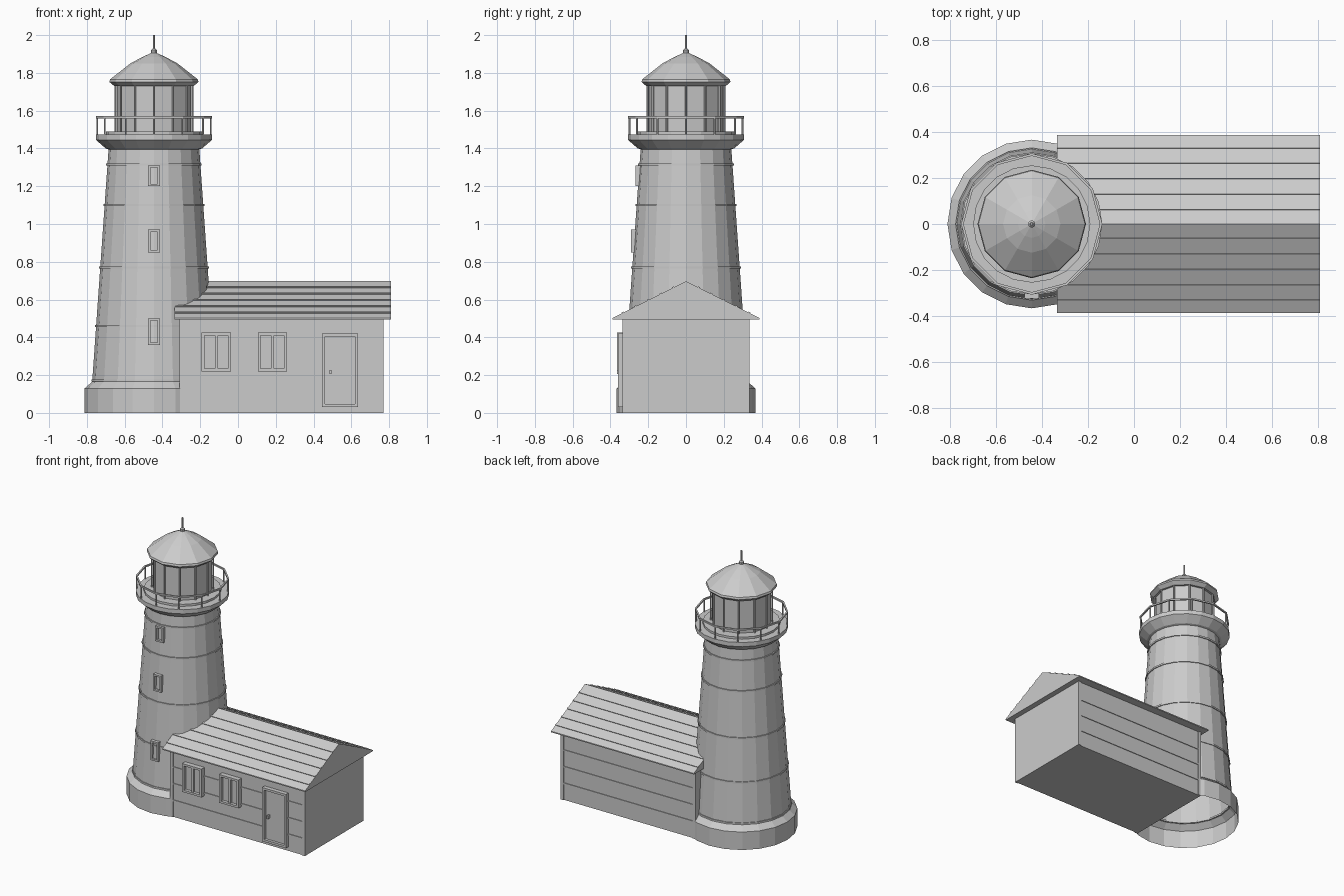
import bpy
import bmesh
import math
from mathutils import Vector

cube = bpy.data.objects.get("Cube")
if cube:
    bpy.data.objects.remove(cube, do_unlink=True)

grey = bpy.data.materials.new("plain_grey")
grey.use_nodes = True
COLOUR = (0.6, 0.6, 0.6, 1)
grey.diffuse_color = COLOUR
grey.node_tree.nodes["Principled BSDF"].inputs["Base Color"].default_value = COLOUR

TX = -0.445          # tower axis
WALL = 0.33          # half depth of the house
X0, X1 = -0.31, 0.77  # house ends


def finish(name, bm):
    bmesh.ops.recalc_face_normals(bm, faces=bm.faces)
    mesh = bpy.data.meshes.new(name)
    bm.to_mesh(mesh)
    bm.free()
    mesh.materials.append(grey)
    obj = bpy.data.objects.new(name, mesh)
    bpy.context.collection.objects.link(obj)
    return obj


def lathe(name, profile, sides, closed=False):
    """Turn (radius, height) points around the tower axis."""
    bm = bmesh.new()
    rings = []
    for r, z in profile:
        ring = []
        for i in range(sides):
            a = math.tau * i / sides - math.pi / 2
            ring.append(bm.verts.new((TX + r * math.cos(a), r * math.sin(a), z)))
        rings.append(ring)
    pairs = list(zip(rings, rings[1:]))
    if closed:
        pairs.append((rings[-1], rings[0]))
    else:
        bm.faces.new(rings[-1])
    for low, high in pairs:
        for i in range(sides):
            j = (i + 1) % sides
            bm.faces.new((low[i], low[j], high[j], high[i]))
    return finish(name, bm)


def hoop(name, r, z, width, height, sides):
    """Thin rectangular ring around the tower."""
    w, h = width / 2, height / 2
    lathe(name, [(r - w, z - h), (r + w, z - h), (r + w, z + h), (r - w, z + h)], sides, True)


def box(name, x, y, z):
    """Box from (low, high) ranges."""
    bm = bmesh.new()
    bmesh.ops.create_cube(bm, size=1)
    for v in bm.verts:
        v.co = Vector([(a + b) / 2 + c * (b - a) for (a, b), c in zip((x, y, z), v.co)])
    return finish(name, bm)


def extrude_x(name, outline, x0, x1):
    """Extrude a (y, z) outline along x."""
    bm = bmesh.new()
    face = bm.faces.new([bm.verts.new((x0, y, z)) for y, z in outline])
    out = bmesh.ops.extrude_face_region(bm, geom=[face])
    moved = [v for v in out["geom"] if isinstance(v, bmesh.types.BMVert)]
    bmesh.ops.translate(bm, verts=moved, vec=(x1 - x0, 0, 0))
    return finish(name, bm)


def posts(name, count, r, z0, z1, thick):
    """Ring of slim uprights."""
    bm = bmesh.new()
    for i in range(count):
        a = math.tau * i / count - math.pi / 2
        new = bmesh.ops.create_cone(bm, cap_ends=True, segments=6, radius1=thick,
                                    radius2=thick, depth=z1 - z0)["verts"]
        bmesh.ops.translate(bm, verts=new, vec=(TX + r * math.cos(a), r * math.sin(a), (z0 + z1) / 2))
    return finish(name, bm)


def framed(name, x0, x1, z0, z1, back, front, bar):
    """Recessed panel with a raised frame on a front wall; front < back."""
    mid = back + (front - back) * 0.5
    box(name + "_panel", (x0, x1), (mid, back), (z0, z1))
    for side, a in (("left", x1 - bar), ("right", x0)):
        box(f"{name}_{side}_jamb", (a, a + bar), (front, back), (z0, z1))
    for side, a in (("top", z1 - bar), ("bottom", z0)):
        box(f"{name}_{side}_rail", (x0 + bar, x1 - bar), (front, back), (a, a + bar))


# Tower body, open underneath
def tower_radius(z):
    return 0.325 + (0.24 - 0.325) * (z - 0.165) / (1.4 - 0.165)


lathe("tower", [(0.367, 0), (0.367, 0.13), (0.327, 0.165), (0.24, 1.4)], 20)
for i, z in enumerate((0.172, 0.46, 0.77, 1.1, 1.315)):
    hoop(f"tower_band_{i}", tower_radius(z), z, 0.014, 0.012, 20)

# Tower windows
for i, (z0, z1) in enumerate(((0.36, 0.5), (0.85, 0.97), (1.2, 1.31))):
    r = tower_radius((z0 + z1) / 2)
    framed(f"tower_window_{i}", TX - 0.031, TX + 0.031, z0, z1, -r + 0.03, -r - 0.018, 0.012)

# Gallery and railing
lathe("gallery", [(0.24, 1.395), (0.255, 1.4), (0.307, 1.445), (0.307, 1.475)], 20)
lathe("lantern_curb", [(0.255, 1.47), (0.255, 1.49)], 20)
posts("railing_posts", 12, 0.3, 1.47, 1.565, 0.005)
hoop("top_rail", 0.302, 1.565, 0.011, 0.011, 12)

# Lantern room, roof and finial
lathe("lantern_room", [(0.195, 1.48), (0.195, 1.74)], 12)
posts("lantern_bars", 12, 0.203, 1.48, 1.74, 0.006)
lathe("lantern_roof", [(0.19, 1.73), (0.21, 1.73), (0.236, 1.752), (0.232, 1.766),
                       (0.125, 1.85), (0.06, 1.885), (0.015, 1.905)], 12)
lathe("finial_base", [(0.016, 1.89), (0.016, 1.92), (0.008, 1.928)], 10)
lathe("finial_rod", [(0.006, 1.92), (0.006, 2.0)], 8)

# House walls, corner trim and cladding battens
box("house_walls", (X0, X1), (-WALL, WALL), (0, 0.5))
for i, x in enumerate((X0, X1 - 0.022)):
    for side, s in (("front", -1), ("back", 1)):
        y = sorted((s * (WALL - 0.02), s * (WALL + 0.006)))
        box(f"{side}_corner_trim_{i}", (x, x + 0.023), y, (0, 0.497))
for i in range(1, 4):
    for side, s in (("front", -1), ("back", 1)):
        y = sorted((s * (WALL - 0.005), s * (WALL + 0.005)))
        z = 0.12 * i
        box(f"{side}_wall_batten_{i}", (X0 + 0.02, X1 - 0.02), y, (z - 0.005, z + 0.005))

# Gabled roof with strips along each slope
EAVE, EAVE_Z, RIDGE_Z = 0.388, 0.495, 0.697
R0, R1 = -0.335, 0.81
extrude_x("house_roof", [(-EAVE, EAVE_Z), (EAVE, EAVE_Z), (EAVE, EAVE_Z + 0.008),
                         (0, RIDGE_Z), (-EAVE, EAVE_Z + 0.008)], R0, R1)
slope = Vector((EAVE, EAVE_Z + 0.008 - RIDGE_Z)).normalized()
normal = Vector((-slope.y, slope.x))
for i in range(1, 6):
    centre = Vector((0, RIDGE_Z)) + Vector((EAVE, EAVE_Z + 0.008 - RIDGE_Z)) * i / 5.8
    corners = [centre + slope * a * 0.006 + normal * b * 0.005
               for a, b in ((-1, -1), (1, -1), (1, 1), (-1, 1))]
    for side, s in (("front", -1), ("back", 1)):
        extrude_x(f"{side}_roof_strip_{i}", [(s * c.x, c.y) for c in corners], R0, R1)

# House windows with a centre bar
for i, x in enumerate((-0.115, 0.182)):
    framed(f"house_window_{i}", x - 0.077, x + 0.077, 0.22, 0.425, -WALL + 0.01, -WALL - 0.035, 0.015)
    box(f"house_window_bar_{i}", (x - 0.008, x + 0.008), (-WALL - 0.028, -WALL), (0.235, 0.41))

# Door
framed("door", 0.445, 0.635, 0.03, 0.42, -WALL + 0.01, -WALL - 0.03, 0.016)
box("door_handle", (0.484, 0.496), (-WALL - 0.036, -WALL), (0.205, 0.228))
